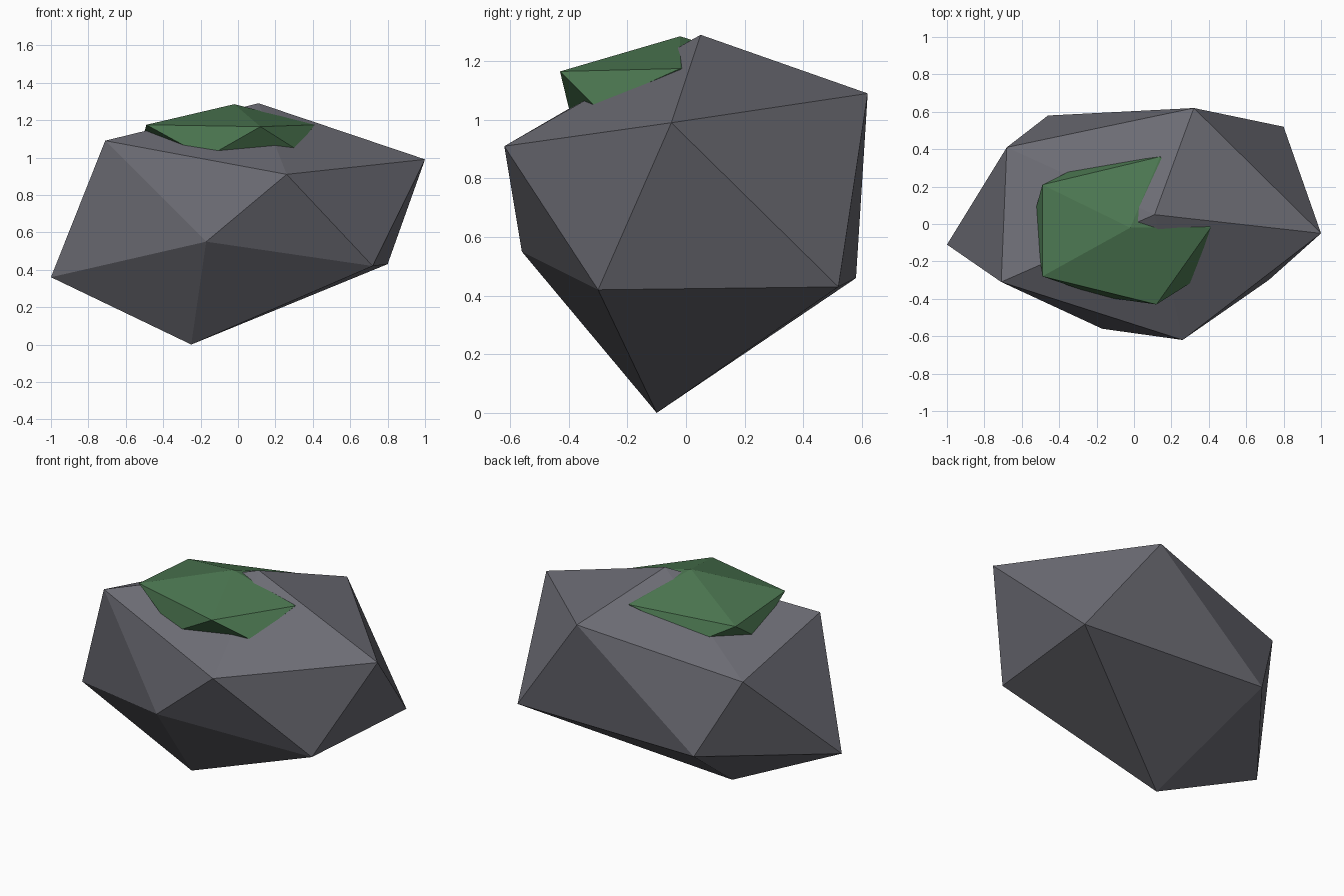
import bpy
import bmesh

default_cube = bpy.data.objects.get("Cube")
if default_cube:
    bpy.data.objects.remove(default_cube, do_unlink=True)


def make_material(name, color):
    material = bpy.data.materials.new(name)
    material.use_nodes = True
    material.diffuse_color = color
    shader = material.node_tree.nodes["Principled BSDF"]
    shader.inputs["Base Color"].default_value = color
    shader.inputs["Roughness"].default_value = 0.9
    return material


def make_lump(name, top, upper_ring, lower_ring, bottom, material):
    """Irregular twenty-sided lump: two staggered rings closed by a tip at each end."""
    bm = bmesh.new()
    tip, base = bm.verts.new(top), bm.verts.new(bottom)
    upper = [bm.verts.new(point) for point in upper_ring]
    lower = [bm.verts.new(point) for point in lower_ring]
    count = len(upper)
    for i in range(count):
        after = (i + 1) % count
        bm.faces.new((tip, upper[i], upper[after]))
        bm.faces.new((upper[i], lower[i], upper[after]))
        bm.faces.new((lower[i], lower[after], upper[after]))
        bm.faces.new((base, lower[after], lower[i]))
    bmesh.ops.recalc_face_normals(bm, faces=bm.faces[:])
    mesh = bpy.data.meshes.new(name)
    bm.to_mesh(mesh)
    bm.free()
    mesh.materials.append(material)
    lump = bpy.data.objects.new(name, mesh)
    bpy.context.scene.collection.objects.link(lump)
    return lump


stone_grey = make_material("stone grey", (0.15, 0.15, 0.175, 1.0))
moss_green = make_material("moss green", (0.07, 0.18, 0.08, 1.0))

# Boulder; rings run anticlockwise from the +x side
make_lump(
    "boulder",
    top=(0.11, 0.05, 1.29),
    upper_ring=[(1.0, -0.05, 0.99), (0.32, 0.62, 1.09), (-0.68, 0.41, 0.92),
                (-0.71, -0.31, 1.09), (0.26, -0.62, 0.91)],
    lower_ring=[(0.8, 0.52, 0.43), (-0.46, 0.58, 0.46), (-1.0, -0.11, 0.36),
                (-0.17, -0.56, 0.55), (0.72, -0.3, 0.42)],
    bottom=(-0.25, -0.1, 0.0),
    material=stone_grey,
)

# Flattened moss clump sunk into the top of the boulder
make_lump(
    "moss_patch",
    top=(-0.02, -0.02, 1.285),
    upper_ring=[(0.41, -0.02, 1.175), (0.14, 0.36, 1.165), (-0.49, 0.21, 1.14),
                (-0.49, -0.28, 1.175), (0.12, -0.43, 1.165)],
    lower_ring=[(0.3, 0.25, 1.02), (-0.31, 0.3, 1.04), (-0.53, 0.06, 1.03),
                (-0.17, -0.39, 1.0), (0.31, -0.31, 1.045)],
    bottom=(-0.04, -0.02, 0.95),
    material=moss_green,
)
